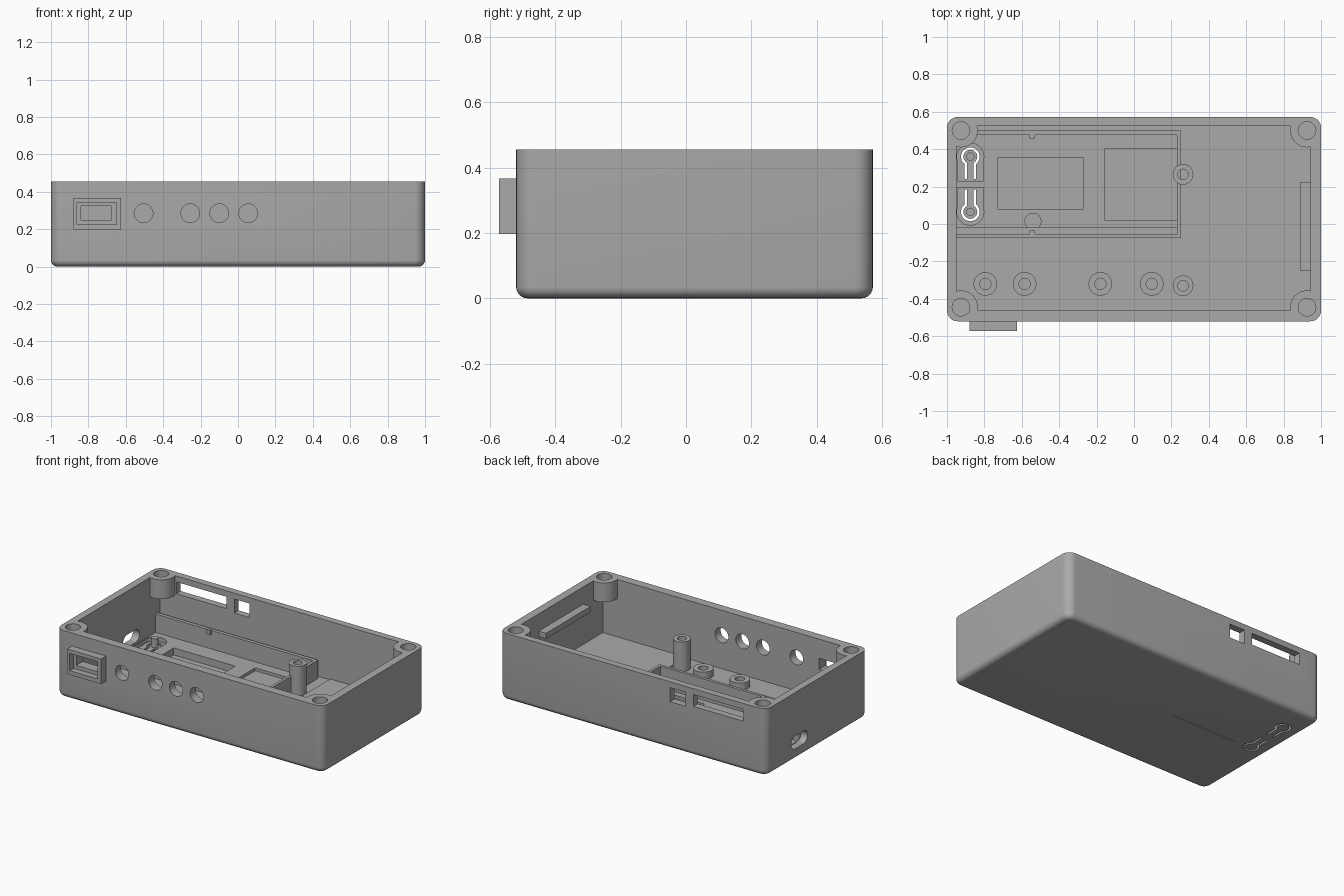
import bpy, bmesh, math
from mathutils import Matrix, Vector

if "Cube" in bpy.data.objects:
    bpy.data.objects.remove(bpy.data.objects["Cube"])

grey = bpy.data.materials.new("plain grey plastic")
colour = (0.4, 0.4, 0.4, 1)
grey.diffuse_color = colour
grey.use_nodes = True
grey.node_tree.nodes["Principled BSDF"].inputs["Base Color"].default_value = colour

FLOOR, RIM = 0.06, 0.455


def box(bm, x0, x1, y0, y1, z0, z1):
    size = Matrix.Diagonal((x1 - x0, y1 - y0, z1 - z0, 1))
    place = Matrix.Translation(((x0 + x1) / 2, (y0 + y1) / 2, (z0 + z1) / 2))
    return bmesh.ops.create_cube(bm, size=1, matrix=place @ size)["verts"]


def rod(bm, centre, radius, length, axis="Z"):
    turn = {"Z": Matrix(), "Y": Matrix.Rotation(math.pi / 2, 4, "X"),
            "X": Matrix.Rotation(math.pi / 2, 4, "Y")}[axis]
    bmesh.ops.create_cone(bm, cap_ends=True, segments=40, radius1=radius, radius2=radius,
                          depth=length, matrix=Matrix.Translation(centre) @ turn)


def post(bm, x, y, radius, z0, z1):
    rod(bm, (x, y, (z0 + z1) / 2), radius, z1 - z0)


def finish(name, bm):
    mesh = bpy.data.meshes.new(name)
    bm.to_mesh(mesh)
    bm.free()
    mesh.materials.append(grey)
    ob = bpy.data.objects.new(name, mesh)
    bpy.context.collection.objects.link(ob)
    return ob


def combine(ob, operation, bm):
    # Apply a boolean and discard its helper
    helper = finish("helper", bm)
    helper.hide_render = True
    mod = ob.modifiers.new("boolean", "BOOLEAN")
    mod.operation, mod.object = operation, helper
    mod.solver, mod.use_self = "EXACT", True
    bpy.context.view_layer.update()
    result = bpy.data.meshes.new_from_object(
        ob.evaluated_get(bpy.context.evaluated_depsgraph_get()))
    ob.modifiers.clear()
    ob.data = result
    bpy.data.objects.remove(helper)


def smooth(ob):
    bpy.ops.object.select_all(action="DESELECT")
    ob.select_set(True)
    bpy.context.view_layer.objects.active = ob
    bpy.ops.object.shade_smooth_by_angle(angle=math.radians(30))


# Outer shell with rounded upright corners and rounded bottom edge
bm = bmesh.new()
box(bm, -1, 1, -0.52, 0.572, 0, RIM)
upright = [e for e in bm.edges if abs(e.verts[0].co.z - e.verts[1].co.z) > 0.1]
bmesh.ops.bevel(bm, geom=upright, offset=0.057, segments=8, profile=0.5, affect="EDGES")
bottom = [e for e in bm.edges if max(v.co.z for v in e.verts) < 0.001]
bmesh.ops.bevel(bm, geom=bottom, offset=0.035, segments=6, profile=0.5, affect="EDGES")
case = finish("case_shell", bm)

# Main cavity
bm = bmesh.new()
box(bm, -0.95, 0.945, -0.46, 0.525, FLOOR, 0.6)
combine(case, "DIFFERENCE", bm)

# Corner screw bosses, trimmed to stay inside the shell, and the port frame
CORNERS = [(x, y) for x in (-0.925, 0.925) for y in (-0.445, 0.5)]
bm = bmesh.new()
for x, y in CORNERS:
    post(bm, x, y, 0.09, 0.325, RIM)
bosses = finish("bosses", bm)
bm = bmesh.new()
box(bm, -0.97, 0.97, -0.48, 0.545, 0.2, 0.6)
combine(bosses, "INTERSECT", bm)
bm = bmesh.new()
bm.from_mesh(bosses.data)
bpy.data.objects.remove(bosses)
box(bm, -0.88, -0.625, -0.572, -0.5, 0.197, 0.367)
combine(case, "UNION", bm)

# Openings in the walls
bm = bmesh.new()
for x, y in CORNERS:
    post(bm, x, y, 0.047, 0.34, 0.6)
for x in (-0.505, -0.255, -0.1, 0.055):
    rod(bm, (x, -0.49, 0.285), 0.05, 0.2, "Y")
box(bm, -0.86, -0.65, -0.6, -0.53, 0.225, 0.342)
box(bm, -0.84, -0.675, -0.6, -0.4, 0.25, 0.325)
box(bm, -0.395, -0.28, 0.5, 0.6, 0.32, 0.415)
box(bm, -0.83, -0.455, 0.5, 0.6, 0.335, 0.415)
for y in (0.17, 0.26):
    rod(bm, (-0.98, y, 0.117), 0.043, 0.1, "X")
box(bm, -1.03, -0.93, 0.17, 0.26, 0.074, 0.16)
combine(case, "DIFFERENCE", bm)

# Floor recesses, thin underside groove and the two keyhole button cutouts
BUTTONS = [(0.36, -1), (0.065, 1)]
BX = -0.875


def keyhole(bm, y, way, radius, half, reach, z0, z1):
    post(bm, BX, y, radius, z0, z1)
    box(bm, BX - half, BX + half, min(y, y + way * reach), max(y, y + way * reach), z0, z1)


bm = bmesh.new()
box(bm, -0.73, -0.27, 0.08, 0.355, 0.012, 0.1)
box(bm, -0.155, 0.23, 0.02, 0.405, 0.04, 0.1)
box(bm, -0.76, -0.27, 0.046, 0.052, -0.02, 0.008)
for y, way in BUTTONS:
    keyhole(bm, y, way, 0.072, 0.07, 0.13, 0.03, 0.1)
combine(case, "DIFFERENCE", bm)
bm = bmesh.new()
for y, way in BUTTONS:
    keyhole(bm, y, way, 0.05, 0.03, 0.12, -0.05, 0.1)
combine(case, "DIFFERENCE", bm)
smooth(case)

# Flexible button tongues with press pins
for name, (y, way) in zip(("rear_button_tongue", "front_button_tongue"), BUTTONS):
    bm = bmesh.new()
    keyhole(bm, y, way, 0.037, 0.017, 0.125, 0.0, 0.03)
    post(bm, BX, y, 0.022, 0.02, 0.09)
    smooth(finish(name, bm))


# Hollow standoffs
def standoff(name, x, y, outer, inner, top):
    bm = bmesh.new()
    post(bm, x, y, outer, FLOOR - 0.01, top)
    ob = finish(name, bm)
    bm = bmesh.new()
    post(bm, x, y, inner, FLOOR, top + 0.1)
    combine(ob, "DIFFERENCE", bm)
    smooth(ob)


for i, x in enumerate((-0.795, -0.585, -0.18, 0.095)):
    standoff(f"short_standoff_{i + 1}", x, -0.32, 0.063, 0.03, 0.108)
for name, y in (("front_tall_standoff", -0.33), ("rear_tall_standoff", 0.265)):
    standoff(name, 0.262, y, 0.055, 0.028, 0.26)

# Circuit board tray: three walls, support ledge, snap nubs
WALL = 0.185
parts = {
    "tray_rear_wall": (-0.955, 0.25, 0.475, 0.5, FLOOR - 0.01, WALL),
    "tray_front_wall": (-0.955, 0.25, -0.075, -0.055, FLOOR - 0.01, WALL),
    "tray_right_wall": (0.23, 0.25, -0.06, 0.48, FLOOR - 0.01, WALL),
    "tray_ledge": (-0.955, 0.235, -0.06, -0.02, FLOOR - 0.01, 0.12),
    "rear_snap_nub": (-0.56, -0.53, 0.458, 0.48, 0.16, 0.19),
    "front_snap_nub": (-0.56, -0.53, -0.06, -0.036, 0.16, 0.19),
    "side_wall_ridge": (0.89, 0.96, -0.25, 0.225, 0.3, 0.338),
    "battery_floor": (0.322, 0.95, -0.465, 0.53, FLOOR - 0.01, FLOOR + 0.006),
}
for name, size in parts.items():
    bm = bmesh.new()
    box(bm, *size)
    finish(name, bm)

# Round board support beside the ledge
bm = bmesh.new()
post(bm, -0.54, 0.015, 0.045, FLOOR - 0.01, 0.11)
smooth(finish("board_support", bm))
